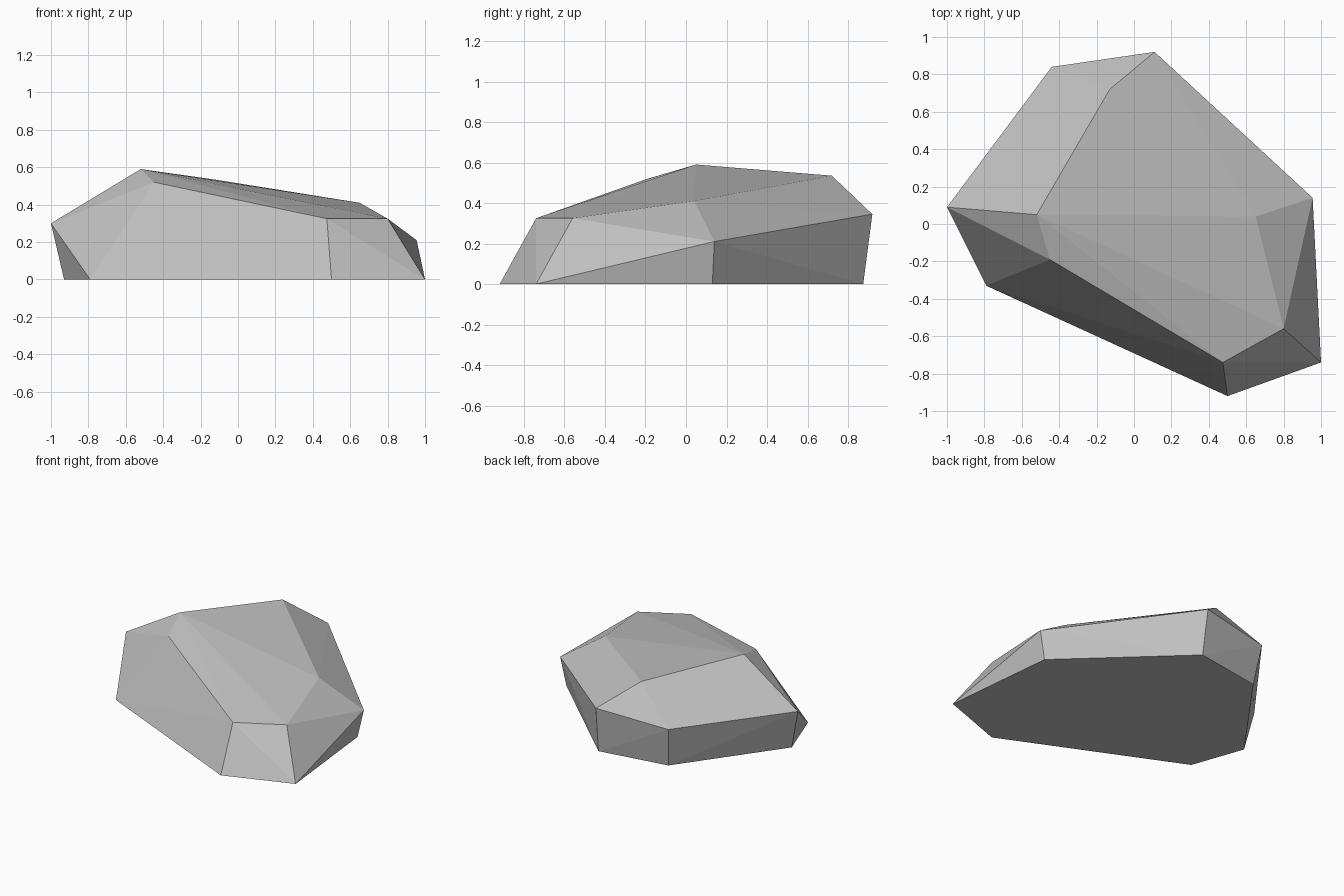
import bpy
import bmesh

if "Cube" in bpy.data.objects:
    bpy.data.objects.remove(bpy.data.objects["Cube"])

# Footprint on the ground, then widest ridge, then top rim
ground = [(-0.79, -0.33), (0.5, -0.92), (1.0, -0.74), (0.91, 0.13),
          (0.12, 0.875), (-0.405, 0.79), (-0.93, 0.065)]
ridge = [(-1.0, 0.09, 0.30), (-0.44, 0.84, 0.30), (0.11, 0.92, 0.345), (0.955, 0.14, 0.21)]
top = [(-0.52, 0.05, 0.59), (-0.45, -0.19, 0.52), (0.475, -0.74, 0.325),
       (0.80, -0.56, 0.325), (0.65, 0.04, 0.41), (-0.13, 0.72, 0.535)]

# Faceted boulder: the faces wrap tightly round the corner points
bm = bmesh.new()
for x, y in ground:
    bm.verts.new((x, y, 0))
for corner in ridge + top:
    bm.verts.new(corner)
bmesh.ops.convex_hull(bm, input=bm.verts[:])
bmesh.ops.dissolve_limit(bm, angle_limit=0.03, verts=bm.verts[:], edges=bm.edges[:])
bmesh.ops.recalc_face_normals(bm, faces=bm.faces[:])

mesh = bpy.data.meshes.new("rock")
bm.to_mesh(mesh)
bm.free()
rock = bpy.data.objects.new("rock", mesh)
bpy.context.collection.objects.link(rock)

# Plain stone grey
stone = bpy.data.materials.new("stone grey")
stone.diffuse_color = (0.53, 0.53, 0.53, 1)
stone.use_nodes = True
stone.node_tree.nodes["Principled BSDF"].inputs["Base Color"].default_value = stone.diffuse_color
mesh.materials.append(stone)
